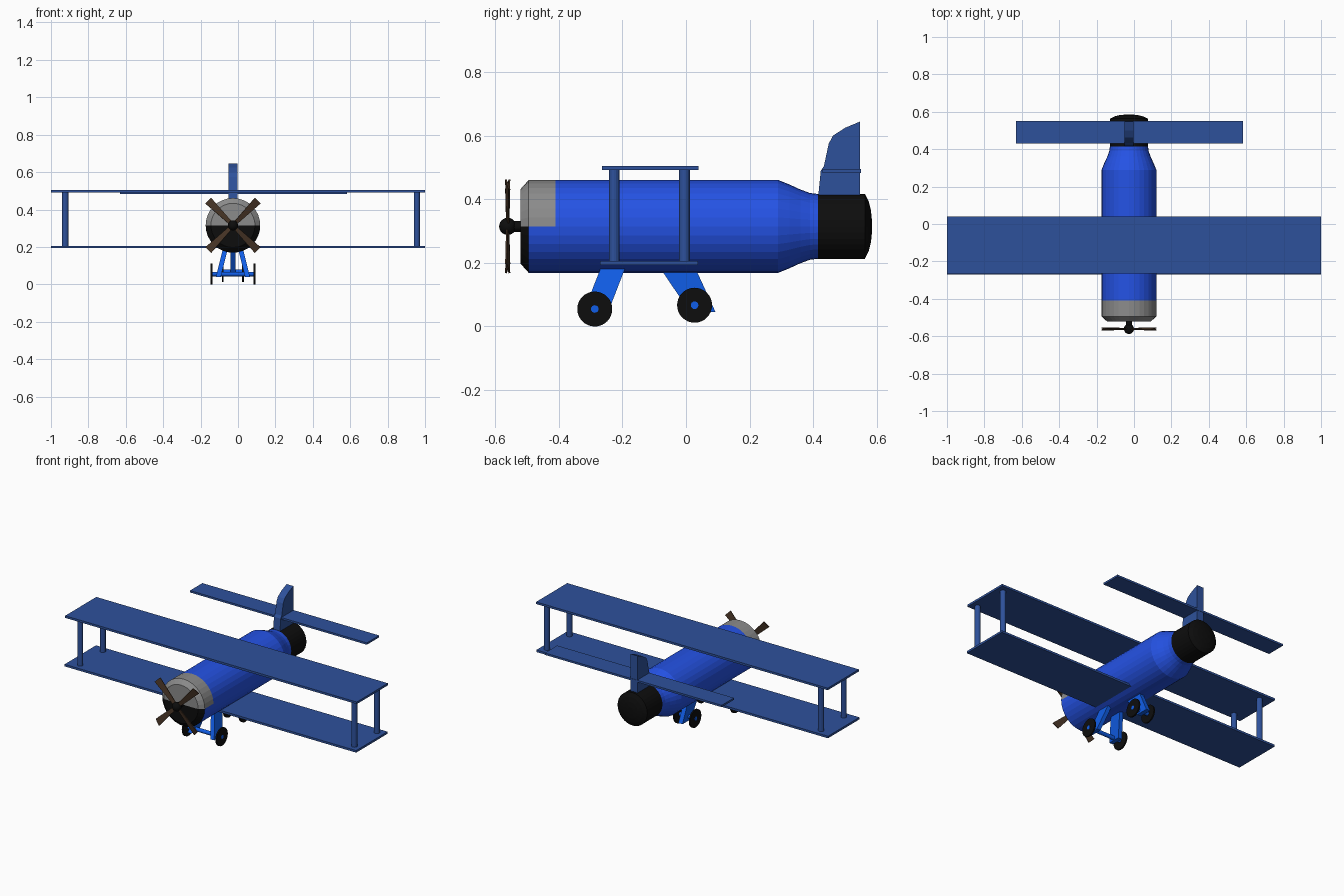
import bpy, bmesh, math
from mathutils import Matrix, Vector

cube = bpy.data.objects.get("Cube")
if cube:
    bpy.data.objects.remove(cube)

CX, CZ = -0.027, 0.315  # fuselage axis


def material(name, rgb):
    m = bpy.data.materials.new(name)
    m.use_nodes = True
    m.diffuse_color = (*rgb, 1)
    m.node_tree.nodes["Principled BSDF"].inputs["Base Color"].default_value = (*rgb, 1)
    return m


BODY = material("bright blue", (0.018, 0.085, 0.78))
WING = material("wing blue", (0.027, 0.083, 0.33))
GEAR = material("gear blue", (0.005, 0.11, 0.80))
GREY = material("cowling grey", (0.26, 0.26, 0.26))
BLACK = material("black", (0.004, 0.004, 0.004))
BROWN = material("wood brown", (0.06, 0.033, 0.018))


def finish(name, bm, *mats):
    bmesh.ops.recalc_face_normals(bm, faces=bm.faces)
    mesh = bpy.data.meshes.new(name)
    bm.to_mesh(mesh)
    bm.free()
    for m in mats:
        mesh.materials.append(m)
    ob = bpy.data.objects.new(name, mesh)
    bpy.context.collection.objects.link(ob)
    return ob


def box(name, lo, hi, mat):
    bm = bmesh.new()
    lo, hi = Vector(lo), Vector(hi)
    bmesh.ops.create_cube(bm, size=1, matrix=Matrix.Translation((lo + hi) / 2)
                          @ Matrix.Diagonal((*(hi - lo), 1)))
    return finish(name, bm, mat)


def cylinder(name, centre, radius, length, axis, mat, sides=24):
    bm = bmesh.new()
    turn = Vector((0, 0, 1)).rotation_difference(Vector(axis)).to_matrix().to_4x4()
    bmesh.ops.create_cone(bm, cap_ends=True, segments=sides, radius1=radius, radius2=radius,
                          depth=length, matrix=Matrix.Translation(centre) @ turn)
    return finish(name, bm, mat)


def prism(name, outline, x0, x1, mat, splay=0, below=0):
    """Side outline (y, z) extruded along x; points lower than 'below' shift by splay."""
    bm = bmesh.new()
    face = bm.faces.new([bm.verts.new((x0, y, z)) for y, z in outline])
    new = bmesh.ops.extrude_face_region(bm, geom=[face])["geom"]
    bmesh.ops.translate(bm, vec=(x1 - x0, 0, 0),
                        verts=[v for v in new if isinstance(v, bmesh.types.BMVert)])
    for v in bm.verts:
        if v.co.z < below:
            v.co.x += splay
    return finish(name, bm, mat)


def lathe(name, profile, colour_rule, mats, sides=32):
    """Revolve (y, radius) pairs about the fuselage axis and colour faces by rule."""
    bm = bmesh.new()
    rings = []
    for y, r in profile:
        rings.append([bm.verts.new((CX + r * math.cos(a), y, CZ + r * math.sin(a)))
                      for a in (math.tau * i / sides for i in range(sides))])
    for a, b in zip(rings, rings[1:]):
        for i in range(sides):
            j = (i + 1) % sides
            bm.faces.new((a[i], a[j], b[j], b[i]))
    half = sides // 2
    # Front cap in two halves so each can have its own colour
    bm.faces.new(rings[0][:half + 1])
    bm.faces.new(rings[0][half:] + rings[0][:1])
    bm.faces.new(rings[-1])
    for f in bm.faces:
        f.material_index = colour_rule(f.calc_center_median())
    return finish(name, bm, *mats)


# Fuselage: grey upper cowling, black lower nose, black tail
def body_colour(c):
    if c.y > 0.415:
        return 2
    if c.z > CZ and c.y < -0.41:
        return 1
    return 2 if c.y < -0.5 else 0


lathe("fuselage",
      [(-0.52, 0.118), (-0.495, 0.146), (-0.41, 0.146), (0.29, 0.146), (0.325, 0.132),
       (0.36, 0.116), (0.39, 0.105), (0.415, 0.102), (0.563, 0.102), (0.575, 0.078),
       (0.582, 0.05), (0.585, 0.02)],
      body_colour, (BODY, GREY, BLACK))

# Wings and their struts
box("upper_wing", (-1, -0.265, 0.492), (1, 0.04, 0.505), WING)
box("lower_wing", (-1, -0.27, 0.193), (1, 0.037, 0.206), WING)
for side, x in (("right", -0.924), ("left", 0.957)):
    for end, y in (("front", -0.226), ("rear", -0.005)):
        cylinder(f"{side}_{end}_strut", (x, y, 0.349), 0.017, 0.29, (0, 0, 1), WING, 16)

# Tail
box("tailplane", (-0.63, 0.43, 0.483), (0.583, 0.55, 0.495), WING)
prism("tail_fin",
      [(0.415, 0.40), (0.548, 0.40), (0.548, 0.645), (0.5, 0.625), (0.462, 0.6),
       (0.449, 0.575), (0.434, 0.505), (0.424, 0.49)], -0.05, -0.004, WING)

# Propeller
bm = bmesh.new()
bmesh.ops.create_uvsphere(bm, u_segments=20, v_segments=12, radius=0.027,
                          matrix=Matrix.Translation((CX, -0.561, CZ)))
hub = finish("propeller_hub", bm, BLACK)
hub.data.shade_smooth()
cylinder("propeller_shaft", (CX, -0.535, CZ), 0.017, 0.04, (0, 1, 0), BLACK)
for i in range(4):
    bm = bmesh.new()
    bmesh.ops.create_cube(bm, size=1)
    for v in bm.verts:
        tip = v.co.z > 0
        v.co = (v.co.x * (0.044 if tip else 0.02), v.co.y * 0.005, 0.187 if tip else 0.015)
    bm.transform(Matrix.Translation((CX, -0.561, CZ))
                 @ Matrix.Rotation(math.radians(45 + 90 * i), 4, 'Y')
                 @ Matrix.Rotation(math.radians(15), 4, 'Z'))
    finish(f"propeller_blade_{i + 1}", bm, BROWN)

# Landing gear: splayed front legs, single rear leg
for side, s in (("right", -1), ("left", 1)):
    x = CX + s * 0.038
    prism(f"{side}_front_leg", [(-0.262, 0.2), (-0.185, 0.2), (-0.247, 0.04), (-0.325, 0.04)],
          x - 0.013, x + 0.013, GEAR, s * 0.04, 0.1)
prism("rear_leg", [(-0.092, 0.2), (0.022, 0.2), (0.093, 0.045), (0.012, 0.045)],
      CX - 0.014, CX + 0.014, GEAR)

# Axles and wheels
for end, y, z, track in (("front", -0.287, 0.055, 0.115), ("rear", 0.027, 0.067, 0.054)):
    cylinder(f"{end}_axle", (CX, y, z), 0.012, 2 * track + 0.012, (1, 0, 0), GEAR, 16)
    for side, s in (("right", -1), ("left", 1)):
        cylinder(f"{side}_{end}_wheel", (CX + s * track, y, z), 0.055, 0.009, (1, 0, 0), BLACK, 32)
